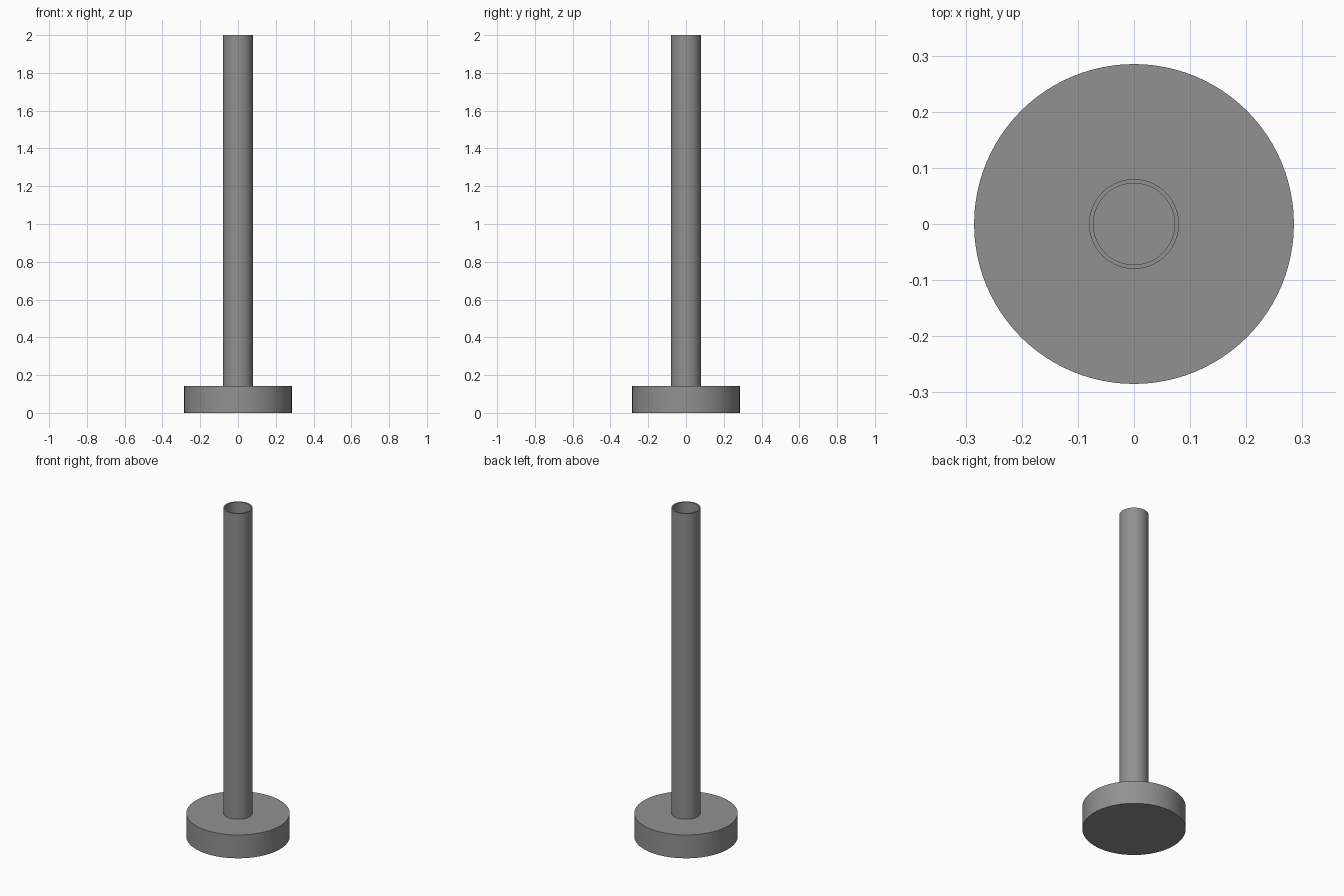
import bpy, bmesh
from math import cos, sin, tau, radians

if "Cube" in bpy.data.objects:
    bpy.data.objects.remove(bpy.data.objects["Cube"])

SEGMENTS = 96
BASE_RADIUS, BASE_HEIGHT = 0.285, 0.142
POLE_RADIUS, BORE_RADIUS, TOP = 0.08, 0.0725, 2.0

# Dark grey metal
dark_metal = bpy.data.materials.new("dark_metal")
dark_metal.diffuse_color = (0.283, 0.283, 0.283, 1)
dark_metal.use_nodes = True
dark_metal.node_tree.nodes["Principled BSDF"].inputs["Base Color"].default_value = dark_metal.diffuse_color


def lathe(name, profile, closed=False):
    """Spin an (r, z) profile round the z axis; open profiles get capped ends."""
    bm = bmesh.new()
    rings = [[bm.verts.new((r * cos(tau * i / SEGMENTS), r * sin(tau * i / SEGMENTS), z))
              for i in range(SEGMENTS)] for r, z in profile]
    pairs = list(zip(rings, rings[1:]))
    if closed:
        pairs.append((rings[-1], rings[0]))
    else:
        bm.faces.new(rings[0])
        bm.faces.new(rings[-1])
    for a, b in pairs:
        for i in range(SEGMENTS):
            j = (i + 1) % SEGMENTS
            bm.faces.new((a[i], a[j], b[j], b[i]))
    bmesh.ops.recalc_face_normals(bm, faces=bm.faces)
    mesh = bpy.data.meshes.new(name)
    bm.to_mesh(mesh)
    bm.free()
    mesh.materials.append(dark_metal)
    obj = bpy.data.objects.new(name, mesh)
    bpy.context.collection.objects.link(obj)
    bpy.ops.object.select_all(action='DESELECT')
    obj.select_set(True)
    bpy.context.view_layer.objects.active = obj
    bpy.ops.object.shade_smooth_by_angle(angle=radians(30))
    return obj


# Heavy round foot
lathe("base", [(BASE_RADIUS, 0), (BASE_RADIUS, BASE_HEIGHT)])

# Thin-walled open tube standing on the foot
lathe("pole_tube", [(POLE_RADIUS, BASE_HEIGHT), (POLE_RADIUS, TOP),
                    (BORE_RADIUS, TOP), (BORE_RADIUS, BASE_HEIGHT)], closed=True)
